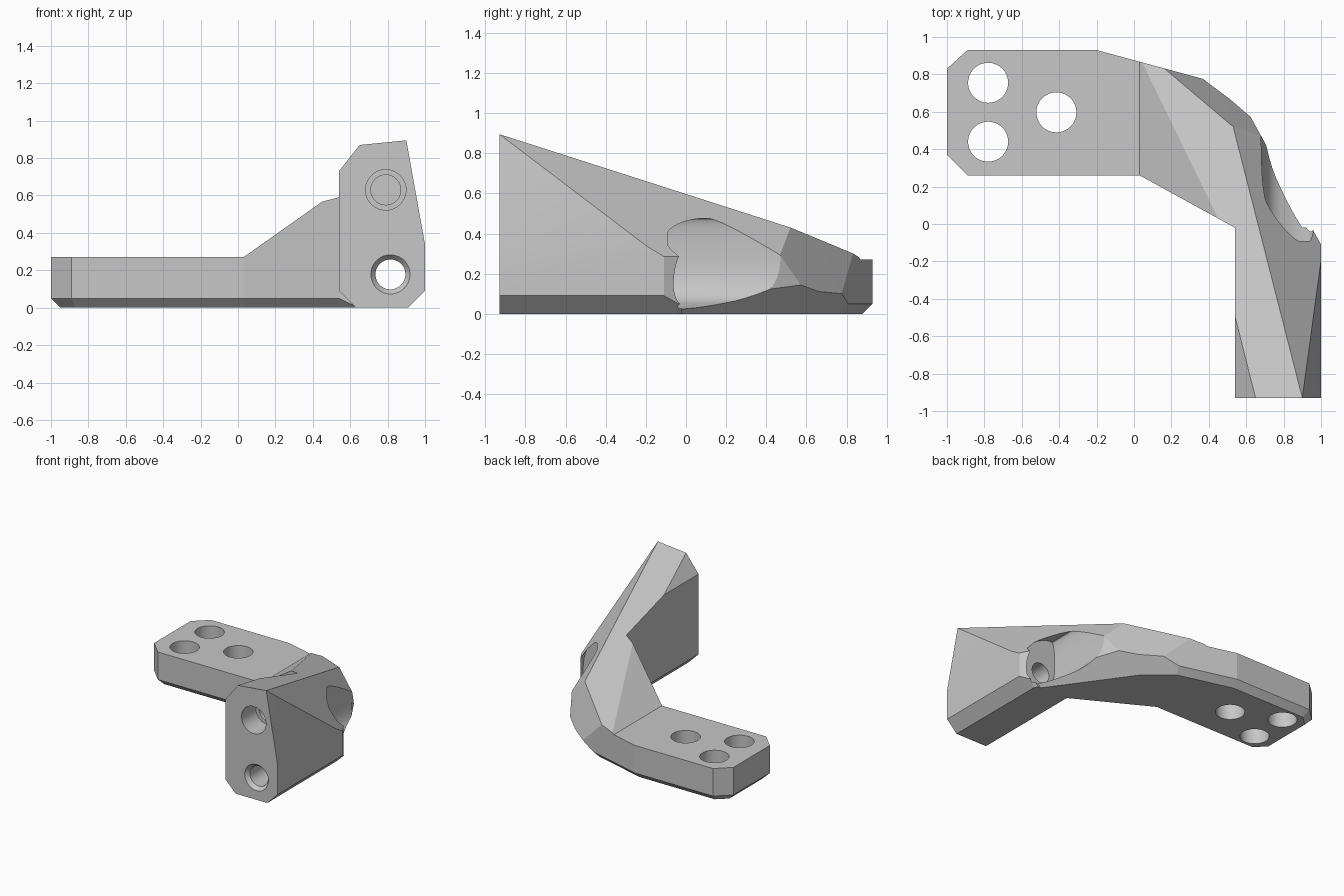
import bpy, bmesh
from itertools import combinations
from math import radians
from mathutils import Vector, Matrix

cube = bpy.data.objects.get("Cube")
if cube:
    bpy.data.objects.remove(cube, do_unlink=True)

COLOUR = (0.57, 0.57, 0.57, 1)
grey = bpy.data.materials.new("plain_grey")
grey.use_nodes = True
grey.diffuse_color = COLOUR
grey.node_tree.nodes["Principled BSDF"].inputs["Base Color"].default_value = COLOUR


def make_object(name, bm):
    bmesh.ops.recalc_face_normals(bm, faces=bm.faces[:])
    mesh = bpy.data.meshes.new(name)
    bm.to_mesh(mesh)
    bm.free()
    obj = bpy.data.objects.new(name, mesh)
    bpy.context.collection.objects.link(obj)
    mesh.materials.append(grey)
    return obj


def through(a, b, c):
    """Plane through three points, facing away from the inside of the bracket."""
    a, b, c = Vector(a), Vector(b), Vector(c)
    n = (b - a).cross(c - a).normalized()
    return (a, n if n.z > 0 else -n)


def wall(p, q, chamfer=0.0):
    """Upright plane along p-q (outside on the right), plus its bottom chamfer."""
    d = (Vector((*q, 0)) - Vector((*p, 0))).normalized()
    n = Vector((d.y, -d.x, 0))
    planes = [(Vector((*p, 0)), n)]
    if chamfer:
        planes.append((Vector((*p, chamfer)), (n - Vector((0, 0, 1))).normalized()))
    return planes


def convex_solid(name, planes):
    """Solid inside all planes and above the floor, hulled from its corners."""
    planes = planes + [(Vector(), Vector((0, 0, -1)))]
    bm = bmesh.new()
    for trio in combinations(planes, 3):
        m = Matrix([no for co, no in trio])
        if abs(m.determinant()) < 0.0001:
            continue
        corner = m.inverted() @ Vector([co.dot(no) for co, no in trio])
        if all((corner - co).dot(no) < 0.0001 for co, no in planes):
            bm.verts.new(corner)
    bmesh.ops.remove_doubles(bm, verts=bm.verts[:], dist=0.001)
    hull = bmesh.ops.convex_hull(bm, input=bm.verts[:])
    bmesh.ops.delete(bm, geom=[v for v in bm.verts if not v.link_faces], context='VERTS')
    bmesh.ops.dissolve_limit(bm, angle_limit=radians(0.5), verts=bm.verts[:], edges=bm.edges[:])
    return make_object(name, bm)


def cylinder(name, start, end, r1, r2=None):
    start, end = Vector(start), Vector(end)
    axis = end - start
    turn = axis.to_track_quat('Z', 'Y').to_matrix().to_4x4()
    bm = bmesh.new()
    bmesh.ops.create_cone(bm, cap_ends=True, segments=48, radius1=r1, radius2=r2 or r1,
                          depth=axis.length, matrix=Matrix.Translation((start + end) / 2) @ turn)
    return make_object(name, bm)


def combine(target, other, operation):
    mod = target.modifiers.new("combine", 'BOOLEAN')
    mod.operation, mod.solver, mod.object = operation, 'EXACT', other
    bpy.context.view_layer.objects.active = target
    bpy.ops.object.modifier_apply(modifier=mod.name)
    bpy.data.objects.remove(other, do_unlink=True)


# Sloping faces shared by the elbow and the arm
tip = (0.9, -0.93, 0.895)
peak = (0.53, 0.52, 0.43)
top_slope = through(tip, peak, (0.65, -0.93, 0.87))
outer_slope = through(tip, peak, (1, -0.2, 0.34))
corner_slope = through(peak, (0.68, 0.47, 0.29), (0.58, 0.61, 0.13))
back_slope = through(peak, (0.16, 0.84, 0.285), (0.39, 0.77, 0.08))
ramp = through((0.03, 0.86, 0.27), (0.03, 0.26, 0.27), (0.44, 0.03, 0.56))

# Walls, counter-clockwise from above
outer_wall = wall((1, -0.11), (0.68, 0.47), 0.05)
back_wall = wall((0.39, 0.77), (-0.2, 0.93), 0.05)
corner_chamfer = wall((0.68, 0.47), (0.58, 0.61), 0.13)[1:]
back_chamfer = wall((0.58, 0.61), (0.39, 0.77), 0.11)[1:]
Y_SEAM, X_SEAM = -0.02, 0.03

# Mounting plate
plate_planes = [(Vector((0, 0, 0.27)), Vector((0, 0, 1)))] + back_wall
plate_planes += wall((X_SEAM, 0), (X_SEAM, 1))
outline = [(-0.2, 0.93), (-0.89, 0.93), (-1, 0.83), (-1, 0.37), (-0.89, 0.26), (X_SEAM, 0.26)]
for p, q in zip(outline, outline[1:]):
    plate_planes += wall(p, q, 0.05)
bracket = convex_solid("bracket", plate_planes)

# Elbow between plate and arm
elbow = convex_solid("elbow", [top_slope, ramp, outer_slope, corner_slope, back_slope]
                     + outer_wall + back_wall + corner_chamfer + back_chamfer
                     + wall((X_SEAM, 0.26), (0.54, Y_SEAM), 0.05)
                     + wall((X_SEAM, 1), (X_SEAM, 0)) + wall((0, Y_SEAM), (1, Y_SEAM)))

# Upright arm
arm = convex_solid("arm", [top_slope, outer_slope,
                           through(tip, (1, -0.93, 0.337), (1, -0.2, 0.337)),
                           through((0.54, -0.93, 0.73), (0.54, 0, 0.73), (0.65, -0.93, 0.87))]
                   + outer_wall + wall((0.54, 0), (0.54, -1), 0.09)
                   + wall((1, -1), (1, 0), 0.09) + wall((0, -0.93), (1, -0.93))
                   + wall((1, Y_SEAM), (0, Y_SEAM)))
for part in (elbow, arm):
    combine(bracket, part, 'UNION')

# Rounded pocket behind the lower bolt hole
pocket = [Vector(p) for p in ((0.68, 0.1), (0.86, 0.02), (0.98, 0.03), (0.965, 0.33),
                              (0.86, 0.43), (0.74, 0.48), (0.68, 0.47))]
for _ in range(3):
    pocket = [a.lerp(b, t) for a, b in zip(pocket, pocket[1:] + pocket[:1]) for t in (0.25, 0.75)]
bm = bmesh.new()
face = bm.faces.new([bm.verts.new((p.x, -0.09, p.y)) for p in pocket])
new = bmesh.ops.extrude_face_region(bm, geom=[face])["geom"]
bmesh.ops.translate(bm, vec=(0, 1, 0), verts=[v for v in new if isinstance(v, bmesh.types.BMVert)])
cutters = [make_object("pocket", bm)]

# Plate holes
for x, y in ((-0.78, 0.755), (-0.78, 0.44), (-0.415, 0.597)):
    cutters.append(cylinder("plate_hole", (x, y, -0.2), (x, y, 0.5), 0.107))

# Arm holes: stepped blind hole above, countersunk through hole below
cutters.append(cylinder("blind_bore", (0.79, -1, 0.63), (0.79, -0.75, 0.63), 0.108))
cutters.append(cylinder("blind_core", (0.79, -1, 0.63), (0.79, -0.55, 0.63), 0.08))
cutters.append(cylinder("bolt_hole", (0.815, -1, 0.178), (0.815, 0, 0.178), 0.08))
cutters.append(cylinder("countersink", (0.815, -0.95, 0.178), (0.815, -0.9, 0.178), 0.121, 0.08))
for cutter in cutters:
    combine(bracket, cutter, 'DIFFERENCE')

# Merge flat regions and keep edges crisp
bm = bmesh.new()
bm.from_mesh(bracket.data)
bmesh.ops.remove_doubles(bm, verts=bm.verts[:], dist=0.0005)
bmesh.ops.dissolve_limit(bm, angle_limit=radians(0.5), verts=bm.verts[:], edges=bm.edges[:])
bm.to_mesh(bracket.data)
bm.free()
bpy.ops.object.select_all(action='DESELECT')
bracket.select_set(True)
bpy.context.view_layer.objects.active = bracket
bpy.ops.object.shade_smooth_by_angle(angle=radians(15))
